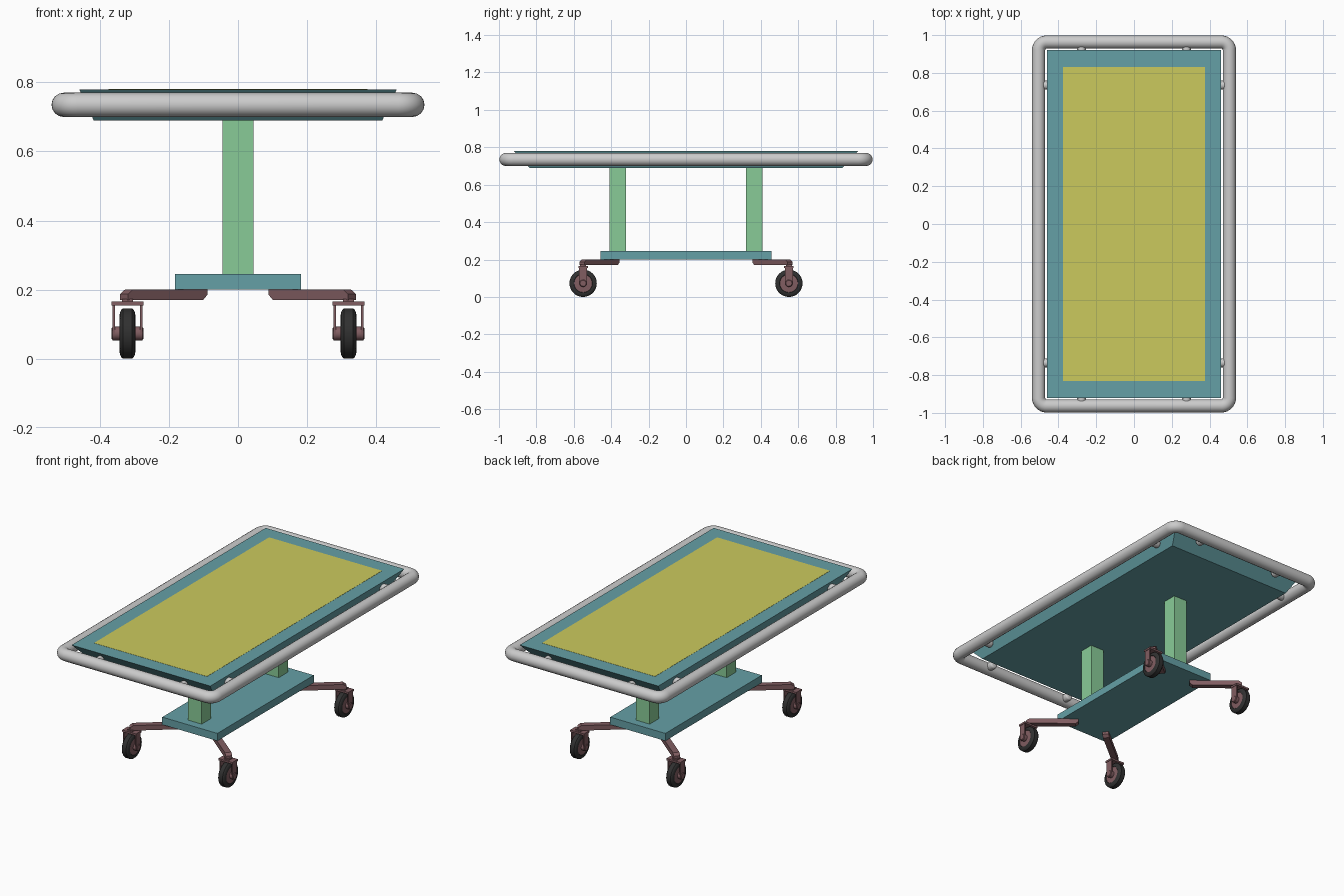
import bpy, bmesh, math
from mathutils import Vector, Matrix

if "Cube" in bpy.data.objects:
    bpy.data.objects.remove(bpy.data.objects["Cube"])


def material(name, rgb):
    m = bpy.data.materials.new(name)
    m.diffuse_color = (*rgb, 1)
    m.use_nodes = True
    m.node_tree.nodes["Principled BSDF"].inputs["Base Color"].default_value = m.diffuse_color
    return m


TEAL = material("teal", (0.13, 0.35, 0.38))
YELLOW = material("yellow", (0.60, 0.59, 0.11))
GREEN = material("green", (0.25, 0.60, 0.31))
MAUVE = material("mauve", (0.22, 0.11, 0.12))
BLACK = material("black", (0.03, 0.03, 0.03))


def finish(name, bm, mat=None, smooth=False):
    bmesh.ops.recalc_face_normals(bm, faces=bm.faces)
    me = bpy.data.meshes.new(name)
    bm.to_mesh(me)
    bm.free()
    ob = bpy.data.objects.new(name, me)
    bpy.context.collection.objects.link(ob)
    if mat:
        me.materials.append(mat)
    if smooth:
        bpy.ops.object.select_all(action='DESELECT')
        ob.select_set(True)
        bpy.context.view_layer.objects.active = ob
        bpy.ops.object.shade_smooth_by_angle(angle=math.radians(35))
    return ob


def add_box(bm, lo, hi, bottom_scale=(1, 1)):
    lo, hi = Vector(lo), Vector(hi)
    mid, size = (lo + hi) / 2, hi - lo
    vs = bmesh.ops.create_cube(bm, size=1)["verts"]
    for v in vs:
        sx, sy = bottom_scale if v.co.z < 0 else (1, 1)
        v.co = mid + Vector((v.co.x * size.x * sx, v.co.y * size.y * sy, v.co.z * size.z))


def box(name, lo, hi, mat, bottom_scale=(1, 1)):
    bm = bmesh.new()
    add_box(bm, lo, hi, bottom_scale)
    return finish(name, bm, mat)


def add_prism(bm, points, offset):
    face = bm.faces.new([bm.verts.new(p) for p in points])
    out = bmesh.ops.extrude_face_region(bm, geom=[face])["geom"]
    bmesh.ops.translate(bm, vec=offset, verts=[g for g in out if isinstance(g, bmesh.types.BMVert)])
    if not face.is_valid or len(face.link_loops if hasattr(face, "link_loops") else face.loops) == 0:
        return


def add_lathe(bm, profile, centre, steps=32):
    # profile of (x, radius), turned around the x axis through centre
    vs = [bm.verts.new(Vector((x, 0, r)) + centre) for x, r in profile]
    es = [bm.edges.new(p) for p in zip(vs, vs[1:])]
    bmesh.ops.spin(bm, geom=vs + es, cent=centre, axis=(1, 0, 0), angle=math.tau, steps=steps)
    bmesh.ops.remove_doubles(bm, verts=bm.verts, dist=1e-5)


# tabletop with sloping sides and inlaid screen
box("tabletop", (-0.46, -0.92, 0.69), (0.46, 0.92, 0.78), TEAL, (0.908, 0.908))
box("screen", (-0.375, -0.83, 0.775), (0.375, 0.83, 0.781), YELLOW)

# round bumper rail
corner, rx, ry = 0.042, 0.505, 0.963
path = []
for i, (sx, sy) in enumerate([(1, 1), (-1, 1), (-1, -1), (1, -1)]):
    for k in range(9):
        a = math.pi / 2 * (i + k / 8)
        path.append((sx * (rx - corner) + corner * math.cos(a),
                     sy * (ry - corner) + corner * math.sin(a), 0.735))
cu = bpy.data.curves.new("bumper_rail", 'CURVE')
cu.dimensions = '3D'
cu.bevel_depth = 0.035
cu.bevel_resolution = 6
sp = cu.splines.new('POLY')
sp.points.add(len(path) - 1)
for p, co in zip(sp.points, path):
    p.co = (*co, 1)
sp.use_cyclic_u = True
rail = bpy.data.objects.new("bumper_rail", cu)
bpy.context.collection.objects.link(rail)
rail.select_set(True)
bpy.context.view_layer.objects.active = rail
bpy.ops.object.convert(target='MESH')
bpy.ops.object.shade_smooth_by_angle(angle=math.radians(50))

# stubs joining the rail to the tabletop
for sx in (-1, 1):
    for sy in (-1, 1):
        for co, axis in (((sx * 0.462, sy * 0.735), 'Y'), ((sx * 0.278, sy * 0.922), 'X')):
            bm = bmesh.new()
            bmesh.ops.create_cone(bm, cap_ends=True, segments=20, radius1=0.024, radius2=0.024, depth=0.05)
            rims = [e for e in bm.edges if abs(e.verts[0].co.z - e.verts[1].co.z) < 1e-4]
            bmesh.ops.bevel(bm, geom=rims, offset=0.01, segments=3, affect='EDGES', profile=0.5)
            bmesh.ops.transform(bm, verts=bm.verts, matrix=Matrix.Translation((*co, 0.735))
                                @ Matrix.Rotation(math.pi / 2, 4, axis))
            finish("rail_stub", bm, None, True)

# columns and base
for sy in (-1, 1):
    y = sy * 0.365
    box("column", (-0.045, y - 0.043, 0.24), (0.045, y + 0.043, 0.70), GREEN)
box("base", (-0.183, -0.457, 0.20), (0.183, 0.457, 0.245), TEAL)

# splayed legs with casters
for sx in (-1, 1):
    for sy in (-1, 1):
        start, end = Vector((sx * 0.10, sy * 0.369, 0)), Vector((sx * 0.33, sy * 0.556, 0))
        d = (end - start).normalized()
        side = Vector((-d.y, d.x, 0)) * 0.018
        n = (end - start).length
        profile = [(0, 0.2), (0, 0.185), (0.016, 0.17), (n, 0.17), (n, 0.187), (n - 0.018, 0.2)]
        bm = bmesh.new()
        add_prism(bm, [start + d * s - side + Vector((0, 0, z)) for s, z in profile], side * 2)
        finish("leg", bm, MAUVE)

        c = Vector((sx * 0.32, sy * 0.55, 0.073))
        # fork: top plate, pivot and two round-ended cheeks
        bm = bmesh.new()
        add_box(bm, c + Vector((-0.046, -0.026, 0.081)), c + Vector((0.046, 0.026, 0.092)))
        add_box(bm, c + Vector((-0.016, -0.016, 0.09)), c + Vector((0.016, 0.016, 0.10)))
        arc = [(0.021 * math.cos(a), 0.021 * math.sin(a))
               for a in [math.pi + math.pi * k / 10 for k in range(11)]]
        for x in (-0.043, 0.036):
            add_prism(bm, [c + Vector((x, y, z)) for y, z in [(0.021, 0.083), (-0.021, 0.083)] + arc],
                      Vector((0.007, 0, 0)))
        finish("caster_fork", bm, MAUVE, True)

        bm = bmesh.new()
        add_lathe(bm, [(-0.046, 0), (-0.046, 0.016), (-0.042, 0.02), (-0.023, 0.02), (-0.021, 0.052),
                       (0.021, 0.052), (0.023, 0.02), (0.042, 0.02), (0.046, 0.016), (0.046, 0)], c)
        finish("wheel_hub", bm, MAUVE, True)

        bm = bmesh.new()
        add_lathe(bm, [(-0.018, 0.045), (-0.023, 0.05), (-0.022, 0.06), (-0.018, 0.069), (-0.013, 0.073),
                       (0.013, 0.073), (0.018, 0.069), (0.022, 0.06), (0.023, 0.05), (0.018, 0.045)], c)
        finish("tyre", bm, BLACK, True)
